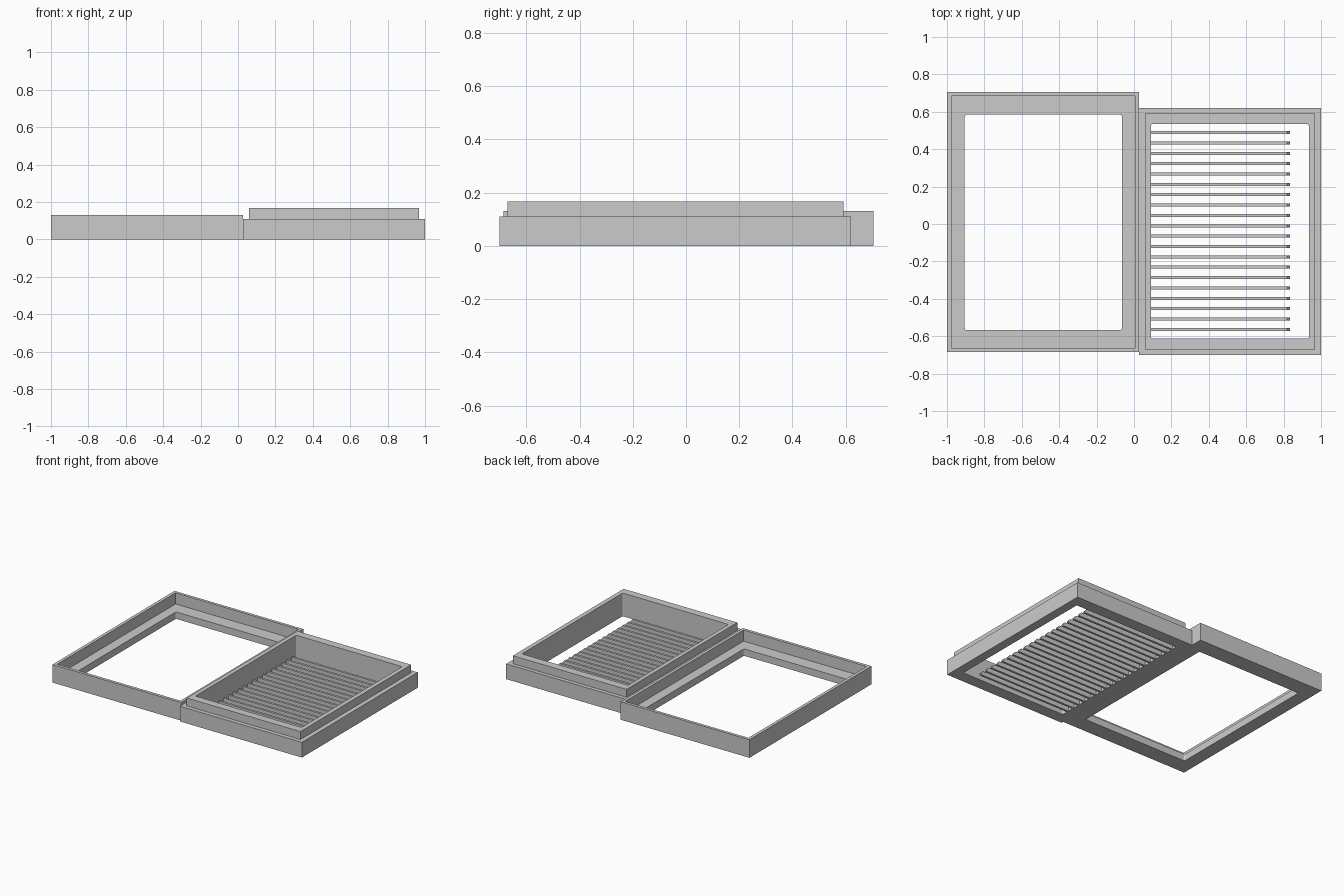
import bpy, bmesh, math

if "Cube" in bpy.data.objects:
    bpy.data.objects.remove(bpy.data.objects["Cube"])

grey = bpy.data.materials.new("light grey")
grey.diffuse_color = (0.6, 0.6, 0.6, 1)
grey.use_nodes = True
grey.node_tree.nodes["Principled BSDF"].inputs["Base Color"].default_value = grey.diffuse_color


def finish(name, bm):
    bmesh.ops.remove_doubles(bm, verts=bm.verts, dist=1e-5)
    bmesh.ops.recalc_face_normals(bm, faces=bm.faces)
    mesh = bpy.data.meshes.new(name)
    bm.to_mesh(mesh)
    bm.free()
    mesh.materials.append(grey)
    obj = bpy.data.objects.new(name, mesh)
    bpy.context.collection.objects.link(obj)
    return obj


def rect_loop(bm, x0, x1, y0, y1, z, r=0.0, steps=3):
    """Rectangle with optionally rounded corners, always the same point count."""
    corners = ((x1 - r, y1 - r), (x0 + r, y1 - r), (x0 + r, y0 + r), (x1 - r, y0 + r))
    verts = []
    for k, (cx, cy) in enumerate(corners):
        for s in range(steps + 1):
            a = math.pi / 2 * (k + s / steps)
            verts.append(bm.verts.new((cx + r * math.cos(a), cy + r * math.sin(a), z)))
    return verts


def frame(name, outline):
    """Closed ring lofted through stacked rectangles."""
    bm = bmesh.new()
    loops = [rect_loop(bm, *step) for step in outline]
    n = len(loops[0])
    for a, b in zip(loops, loops[1:] + loops[:1]):
        for i in range(n):
            j = (i + 1) % n
            bm.faces.new((a[i], a[j], b[j], b[i]))
    bmesh.ops.dissolve_degenerate(bm, dist=1e-5, edges=bm.edges)
    return finish(name, bm)


# Open tray with a thin wall and an inner ledge around the window
outer = (-1.0, 0.027, -0.685, 0.705)
wall = (-0.977, 0.005, -0.663, 0.684)
window = (-0.905, -0.065, -0.567, 0.585)
frame("window_frame", [
    (*outer, 0.0), (*outer, 0.13), (*wall, 0.13), (*wall, 0.05),
    (*window, 0.05, 0.01), (*window, 0.0, 0.01)])

# Grille frame with a raised lip that fits into the tray
base = (0.027, 1.0, -0.70, 0.62)
lip = (0.06, 0.967, -0.67, 0.592)
opening = (0.09, 0.935, -0.613, 0.534)
frame("grille_frame", [
    (*base, 0.0), (*base, 0.11), (*lip, 0.11), (*lip, 0.167),
    (*opening, 0.167, 0.01), (*opening, 0.0, 0.01)])

# Row of slats fixed at one side, with a sloped free end
bm = bmesh.new()
profile = ((0.085, 0.0), (0.835, 0.0), (0.835, 0.01), (0.817, 0.03), (0.085, 0.03))
for k in range(20):
    y = 0.489 - k * 0.0554
    sides = [[bm.verts.new((x, y + d, z)) for x, z in profile] for d in (-0.008, 0.008)]
    bm.faces.new(sides[0])
    bm.faces.new(sides[1][::-1])
    for i in range(5):
        j = (i + 1) % 5
        bm.faces.new((sides[0][i], sides[0][j], sides[1][j], sides[1][i]))
finish("grille_slats", bm)
